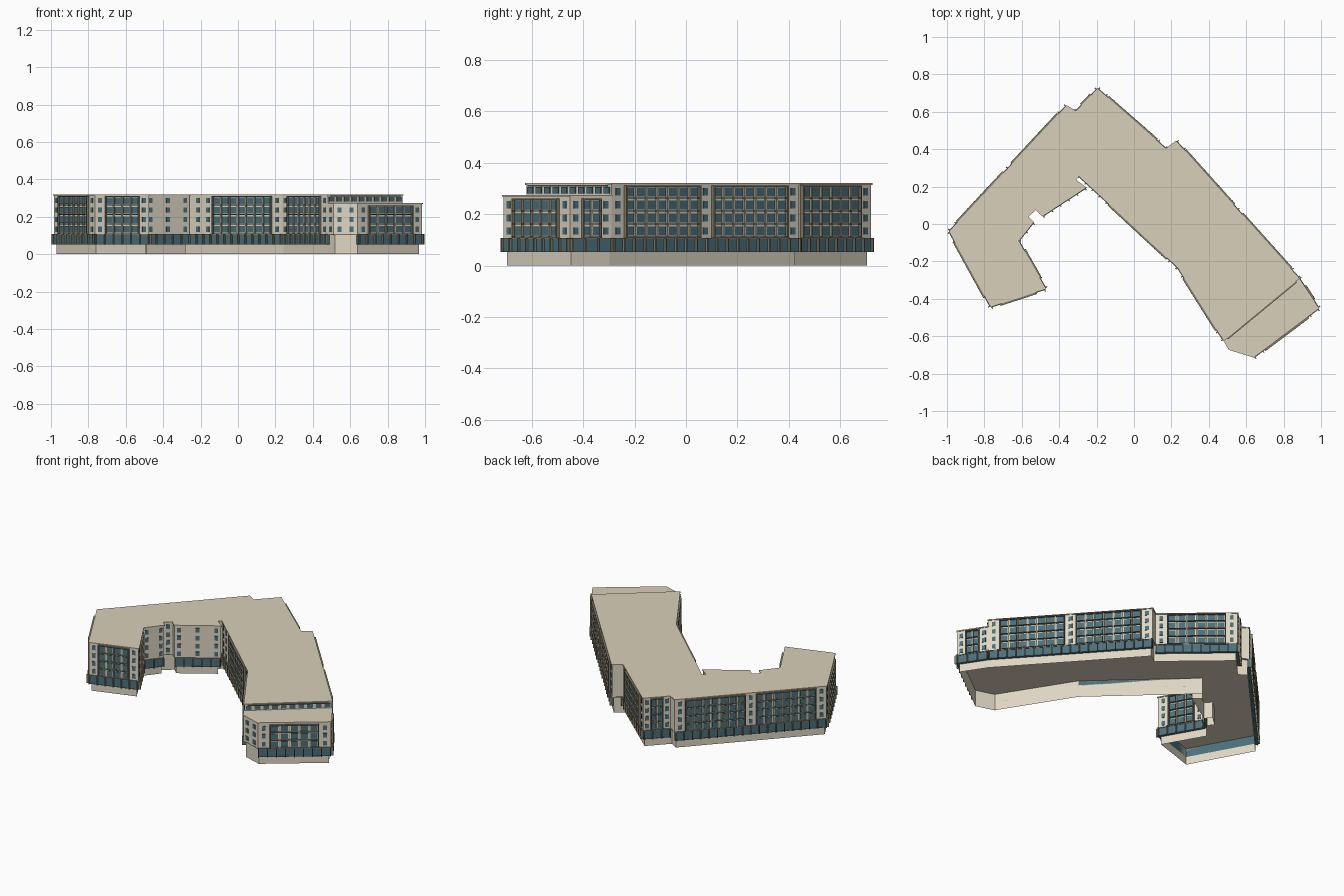
import bpy, bmesh
from mathutils import Vector as V

if "Cube" in bpy.data.objects:
    bpy.data.objects.remove(bpy.data.objects["Cube"])

BASE_TOP, FLOOR0, STOREY, ROOF, LOW_ROOF = 0.052, 0.108, 0.051, 0.32, 0.275

# Footprint, clockwise: x, y, wall layout, storeys, shopfront panels of the wall starting here
# layout: w = narrow window column, digit = projecting bay with that many columns, . = blank
PLAN = [
    (-.985, -.04, "w7w7w", 4, 18), (-.36, .63, "", 4, 0), (-.31, .60, "w2w", 4, 3),
    (-.195, .72, "w6w", 4, 9), (.17, .40, "", 4, 0), (.225, .44, "w7w7w", 4, 18),
    (.88, -.29, "w2w", 3, 3), (.985, -.45, "w5w", 3, 8), (.64, -.71, "ww", 3, 0),
    (.51, -.67, "w", 3, 0), (.48, -.62, "w6w", 4, 9), (.235, -.23, "w7www", 4, 14),
    (-.295, .26, "", 4, 0), (-.315, .235, "", 4, 0), (-.26, .195, "w.w.w", 4, 5),
    (-.49, .045, "", 4, 0), (-.525, .08, "w", 4, 0), (-.57, .04, "", 4, 0),
    (-.54, .01, "w.w", 4, 2), (-.62, -.09, "w3w", 4, 5), (-.475, -.345, "w4w", 4, 6),
    (-.765, -.44, "w6w", 4, 8),
]
PTS = [V((p[0], p[1])) for p in PLAN]


def material(name, rgb):
    m = bpy.data.materials.new(name)
    m.diffuse_color = (*rgb, 1)
    m.use_nodes = True
    m.node_tree.nodes["Principled BSDF"].inputs["Base Color"].default_value = m.diffuse_color
    return m


WALL = material("wall_stone", (.74, .68, .55))
ROOFM = material("roof_beige", (.70, .63, .49))
GLASS = material("glass_teal", (.07, .16, .20))
FRAME = material("frame_bronze", (.22, .20, .14))
TRIM = material("trim_tan", (.50, .45, .33))


def finish(name, bm, mat, fix=True):
    if fix:
        bmesh.ops.recalc_face_normals(bm, faces=bm.faces)
    me = bpy.data.meshes.new(name)
    bm.to_mesh(me)
    bm.free()
    me.materials.append(mat)
    bpy.context.collection.objects.link(bpy.data.objects.new(name, me))


def offset(pts, d):
    """Move every side of a clockwise outline outward by d."""
    out = []
    for i, p in enumerate(pts):
        a = (p - pts[i - 1]).normalized()
        b = (pts[(i + 1) % len(pts)] - p).normalized()
        na, nb = V((-a.y, a.x)), V((-b.y, b.x))
        out.append(p + (na + nb) * d / (1 + na.dot(nb)))
    return out


def prism(name, pts, z0, z1, mat, caps=True):
    bm = bmesh.new()
    lo = [bm.verts.new((p.x, p.y, z0)) for p in pts]
    hi = [bm.verts.new((p.x, p.y, z1)) for p in pts]
    n = len(pts)
    for i in range(n):
        j = (i + 1) % n
        bm.faces.new((lo[j], lo[i], hi[i], hi[j]))
    if caps:
        bm.faces.new(lo)
        bm.faces.new(hi[::-1])
    finish(name, bm, mat, caps)


class Wall:
    """Places boxes along a wall: s along it, o outward from it, z up."""
    def __init__(self, a, b):
        self.a, self.len = a, (b - a).length
        self.d = (b - a).normalized()
        self.n = V((-self.d.y, self.d.x))

    def box(self, bm, s0, s1, o0, o1, z0, z1):
        v = []
        for z in (z0, z1):
            for s, o in ((s0, o0), (s1, o0), (s1, o1), (s0, o1)):
                p = self.a + self.d * s + self.n * o
                v.append(bm.verts.new((p.x, p.y, z)))
        for f in ((0, 1, 2, 3), (4, 5, 6, 7), (0, 1, 5, 4), (1, 2, 6, 5), (2, 3, 7, 6), (3, 0, 4, 7)):
            bm.faces.new([v[k] for k in f])


# Main masses: open plinth, tall wing, lower end block, roof slabs
TALL = PTS[:7] + PTS[10:]
LOW = PTS[6:11]
prism("plinth", offset(PTS, -.012), 0, FLOOR0 + .002, WALL, caps=False)
prism("tall_wing", TALL, FLOOR0, ROOF - .006, WALL)
prism("low_end_block", LOW, FLOOR0, LOW_ROOF - .006, WALL)
prism("tall_roof", offset(TALL, .004), ROOF - .006, ROOF, ROOFM)
prism("low_roof", offset(LOW, .004), LOW_ROOF - .006, LOW_ROOF, ROOFM)

windows, shop_glass = bmesh.new(), bmesh.new()
bay_frames, bay_piers, shop_frames = bmesh.new(), bmesh.new(), bmesh.new()


def bay(w, s0, s1, cols, floors):
    """Projecting grid of frame, piers, floor slabs and large windows."""
    top = FLOOR0 + floors * STOREY
    for s in (s0, s1 - .006):
        w.box(bay_frames, s, s + .006, 0, .014, FLOOR0, top)
    w.box(bay_frames, s0, s1, 0, .014, top - .006, top)
    step = (s1 - s0) / cols
    for k in range(1, cols):
        w.box(bay_piers, s0 + k * step - .004, s0 + k * step + .004, 0, .008, FLOOR0, top - .006)
    for f in range(floors):
        z = FLOOR0 + f * STOREY
        w.box(bay_frames, s0 + .006, s1 - .006, 0, .012, z, z + .004)
        for k in range(cols):
            c = s0 + (k + .5) * step
            w.box(windows, c - step * .36, c + step * .36, 0, .004, z + .008, z + .043)


# Facades
for i, (x, y, layout, floors, shops) in enumerate(PLAN):
    w = Wall(PTS[i], PTS[(i + 1) % len(PTS)])
    width = lambda c: int(c) if c.isdigit() else 1.2
    unit = w.len / max(1, sum(map(width, layout)))
    s = 0
    for c in layout:
        e = s + width(c) * unit
        if c.isdigit():
            bay(w, s, e, int(c), floors)
        elif c == "w":
            m, h = (s + e) / 2, min(.011, unit * .4)
            for f in range(floors):
                z = FLOOR0 + f * STOREY
                w.box(windows, m - h, m + h, 0, .003, z + .012, z + .040)
        s = e
    # Street-level glazing band with projecting posts
    if shops:
        w.box(shop_glass, 0, w.len, -.012, .004, BASE_TOP, FLOOR0)
        w.box(shop_frames, 0, w.len, -.012, .007, FLOOR0 - .005, FLOOR0)
        w.box(shop_frames, 0, w.len, -.012, .006, BASE_TOP, BASE_TOP + .003)
        for k in range(shops + 1):
            c = .004 + (w.len - .008) * k / shops
            w.box(shop_frames, c - .003, c + .003, 0, .015, BASE_TOP, FLOOR0)
    else:
        w.box(bay_piers, 0, w.len, -.012, .001, FLOOR0 - .004, FLOOR0)

# Set-back top storey above the low block
w = Wall(PTS[6], PTS[10])
for k in range(10):
    c = w.len * (k + .5) / 10
    w.box(windows, c - .017, c + .017, 0, .004, .281, .306)
w.box(bay_frames, .02, w.len - .02, 0, .012, .308, .314)

finish("windows", windows, GLASS)
finish("street_glazing", shop_glass, GLASS)
finish("bay_frames", bay_frames, FRAME)
finish("bay_piers", bay_piers, TRIM)
finish("street_posts", shop_frames, FRAME)
